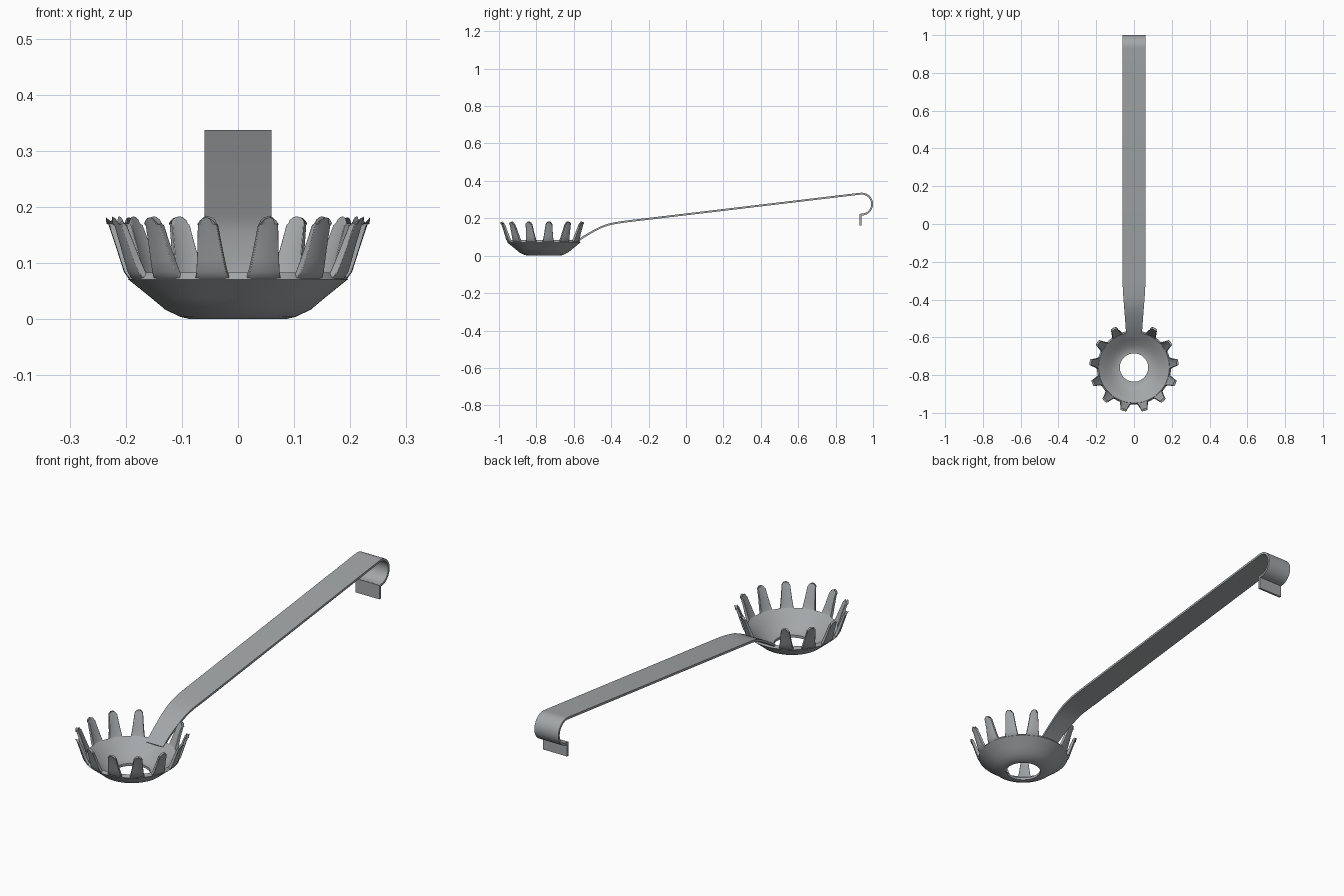
import bpy, bmesh, math
from mathutils import Vector

if "Cube" in bpy.data.objects:
    bpy.data.objects.remove(bpy.data.objects["Cube"])

CY = -0.76          # bowl centre on y
SLOTS = 13          # 12 tines plus one slot for the handle

steel = bpy.data.materials.new("brushed steel grey")
steel.diffuse_color = (0.37, 0.385, 0.395, 1)
steel.use_nodes = True
steel.node_tree.nodes["Principled BSDF"].inputs["Base Color"].default_value = steel.diffuse_color


def finish(name, bm, angle=35, bevel=0):
    bmesh.ops.remove_doubles(bm, verts=bm.verts, dist=1e-5)
    bmesh.ops.recalc_face_normals(bm, faces=bm.faces)
    me = bpy.data.meshes.new(name)
    bm.to_mesh(me)
    bm.free()
    me.materials.append(steel)
    ob = bpy.data.objects.new(name, me)
    bpy.context.collection.objects.link(ob)
    if bevel:
        m = ob.modifiers.new("soft edges", 'BEVEL')
        m.width, m.segments, m.limit_method = bevel, 2, 'ANGLE'
        m.angle_limit = math.radians(40)
    bpy.ops.object.select_all(action='DESELECT')
    ob.select_set(True)
    bpy.context.view_layer.objects.active = ob
    bpy.ops.object.shade_smooth_by_angle(angle=math.radians(angle))
    return ob


def skin(bm, rings):
    """Join closed rings of points into a capped solid."""
    rows = [[bm.verts.new(p) for p in ring] for ring in rings]
    n = len(rows[0])
    for a, b in zip(rows, rows[1:]):
        for i in range(n):
            j = (i + 1) % n
            bm.faces.new((a[i], a[j], b[j], b[i]))
    bm.faces.new(rows[0])
    bm.faces.new(rows[-1])


# bowl: lathed shell with an open drain hole
profile = [(.075, 0), (.085, 0), (.103, .004), (.13, .017), (.155, .038),
           (.196, .071), (.187, .083), (.148, .052), (.123, .030),
           (.098, .016), (.085, .012), (.075, .011)]
bm = bmesh.new()
SEG = 78
rings = [[bm.verts.new((r * math.sin(2 * math.pi * k / SEG),
                        CY - r * math.cos(2 * math.pi * k / SEG), z))
          for r, z in profile] for k in range(SEG)]
for k in range(SEG):
    a, b = rings[k], rings[(k + 1) % SEG]
    for i in range(len(profile)):
        j = (i + 1) % len(profile)
        bm.faces.new((a[i], a[j], b[j], b[i]))
finish("bowl", bm)

# tines: (outer radius, inner radius, z, half width), tapering to a round tip
rows = [(.184, .172, .065, .034), (.196, .184, .073, .031),
        (.204, .190, .084, .0275), (.211, .198, .105, .0245),
        (.219, .207, .13, .0215), (.232, .221, .168, .0175),
        (.237, .226, .182, .017)]
COLS = [-1, -.75, -.4, 0, .4, .75, 1]
for s in range(12):
    ang = 2 * math.pi / SLOTS * (s - 5.5)
    bm = bmesh.new()
    loops = []
    for k, (ro, ri, z, w) in enumerate(rows):
        drop = (.013 if k == len(rows) - 1 else 0)

        def pt(r, u):
            x = u * w
            d = math.sqrt(r * r - x * x) - .002 * u * u
            return Vector((x * math.cos(ang) + d * math.sin(ang),
                           CY + x * math.sin(ang) - d * math.cos(ang),
                           z - drop * abs(u) ** 2.5))
        loops.append([pt(ro, u) for u in COLS] + [pt(ri, u) for u in reversed(COLS)])
    skin(bm, loops)
    finish("tine_%02d" % (s + 1), bm, 35, .002)

# handle: strip swept along a side-view path, ending in a hanging hook
path = [(-.595, .066), (-.575, .081), (-.55, .099), (-.52, .117), (-.485, .137),
        (-.45, .154), (-.42, .165), (-.39, .172), (-.355, .178), (-.32, .183)]
HY, HZ, HR = .939, .276, .056
for i in range(21):
    a = math.radians(97 - i * 187 / 20)
    path.append((HY + HR * math.cos(a), HZ + HR * math.sin(a)))
path.append((.932, .219))


def half_width(y):
    t = min(max((y + .56) / .22, 0), 1)
    return .043 + .017 * t


T = .005
loops = []
for i, (y, z) in enumerate(path):
    y0, z0 = path[max(i - 1, 0)]
    y1, z1 = path[min(i + 1, len(path) - 1)]
    d = Vector((y1 - y0, z1 - z0)).normalized()
    ny, nz = -d.y * T, d.x * T
    w = half_width(y)
    loops.append([(-w, y - ny, z - nz), (w, y - ny, z - nz),
                  (w, y + ny, z + nz), (-w, y + ny, z + nz)])
bm = bmesh.new()
skin(bm, loops)
finish("handle", bm)

# hook tab: short flat lip hanging from the end of the hook
bm = bmesh.new()
bmesh.ops.create_cube(bm, size=1)
for v in bm.verts:
    v.co = Vector((v.co.x * .12, .932 + v.co.y * .01, .192 + v.co.z * .063))
finish("hook_tab", bm)
